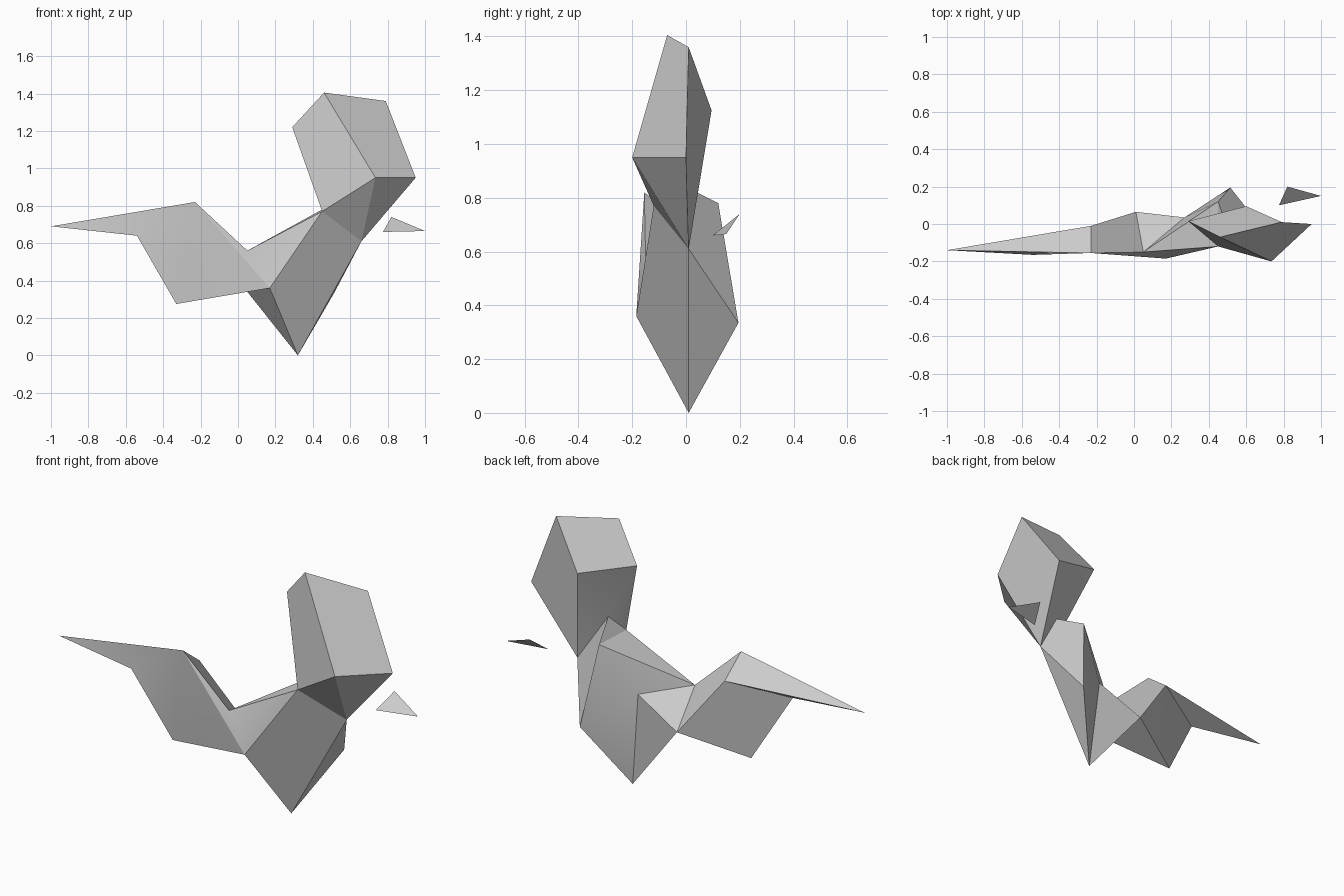
import bpy
import bmesh
import math

default_cube = bpy.data.objects.get("Cube")
if default_cube:
    bpy.data.objects.remove(default_cube, do_unlink=True)

# One plain grey for everything
grey = bpy.data.materials.new("paper_grey")
grey.use_nodes = True
colour = (0.6, 0.6, 0.6, 1)
grey.diffuse_color = colour
grey.node_tree.nodes["Principled BSDF"].inputs["Base Color"].default_value = colour


def build_shell(name, corners, folds):
    """Build a faceted shell; each word in folds names the corners of one face."""
    bm = bmesh.new()
    verts = {key: bm.verts.new(place) for key, place in corners.items()}
    for face in folds.split():
        bm.faces.new([verts[key] for key in face])
    bmesh.ops.recalc_face_normals(bm, faces=bm.faces[:])
    mesh = bpy.data.meshes.new(name)
    bm.to_mesh(mesh)
    bm.free()
    mesh.materials.append(grey)
    obj = bpy.data.objects.new(name, mesh)
    bpy.context.collection.objects.link(obj)
    bpy.ops.object.select_all(action="DESELECT")
    obj.select_set(True)
    bpy.context.view_layer.objects.active = obj
    bpy.ops.object.shade_smooth_by_angle(angle=math.radians(25))
    return obj


# Corners of the long pointed wing
wing_corners = {
    "A": (-1, -.14, .69), "B": (-.54, -.165, .64), "C": (-.23, -.155, .82),
    "D": (-.33, -.1, .275), "V": (-.23, -.01, .71),
}

# Corners of the keel-shaped middle
keel_corners = {
    "E": (.05, -.15, .56), "F": (.17, -.185, .36), "G": (.32, .01, 0),
    "T": (.01, .065, .39), "U": (.27, .035, .52), "Q": (.515, .195, .335),
    "R": (.45, .12, .78), "S": (.505, -.04, .86),
}

# Corners of the raised block
block_corners = {
    "I": (.45, -.12, .77), "J": (.29, .015, 1.22), "K": (.46, -.07, 1.405),
    "L": (.79, .01, 1.36), "M": (.95, 0, .95), "N": (.735, -.2, .95),
    "O": (.66, .01, .61), "P": (.6, .095, 1.125),
}

# Faces of each region, sharing corners so the shell is closed
wing_folds = "ABC ACV ABV BCD BDV CDF CFE VDT DFT CVTE "
keel_folds = "EFI FGT ETU UTG UGQ UQR EUR ERI IRS SRQO QGO FIOG "
block_folds = "INO NMO KNIJ KLMN JKLP LMOP JPSI POS"

build_shell("folded_body", wing_corners | keel_corners | block_corners,
            wing_folds + keel_folds + block_folds)

# Loose triangular shard floating beside the block
shard_corners = {
    "A": (.775, .1, .66), "B": (1, .15, .665), "C": (.82, .2, .74),
}
build_shell("loose_shard", shard_corners, "ABC")
